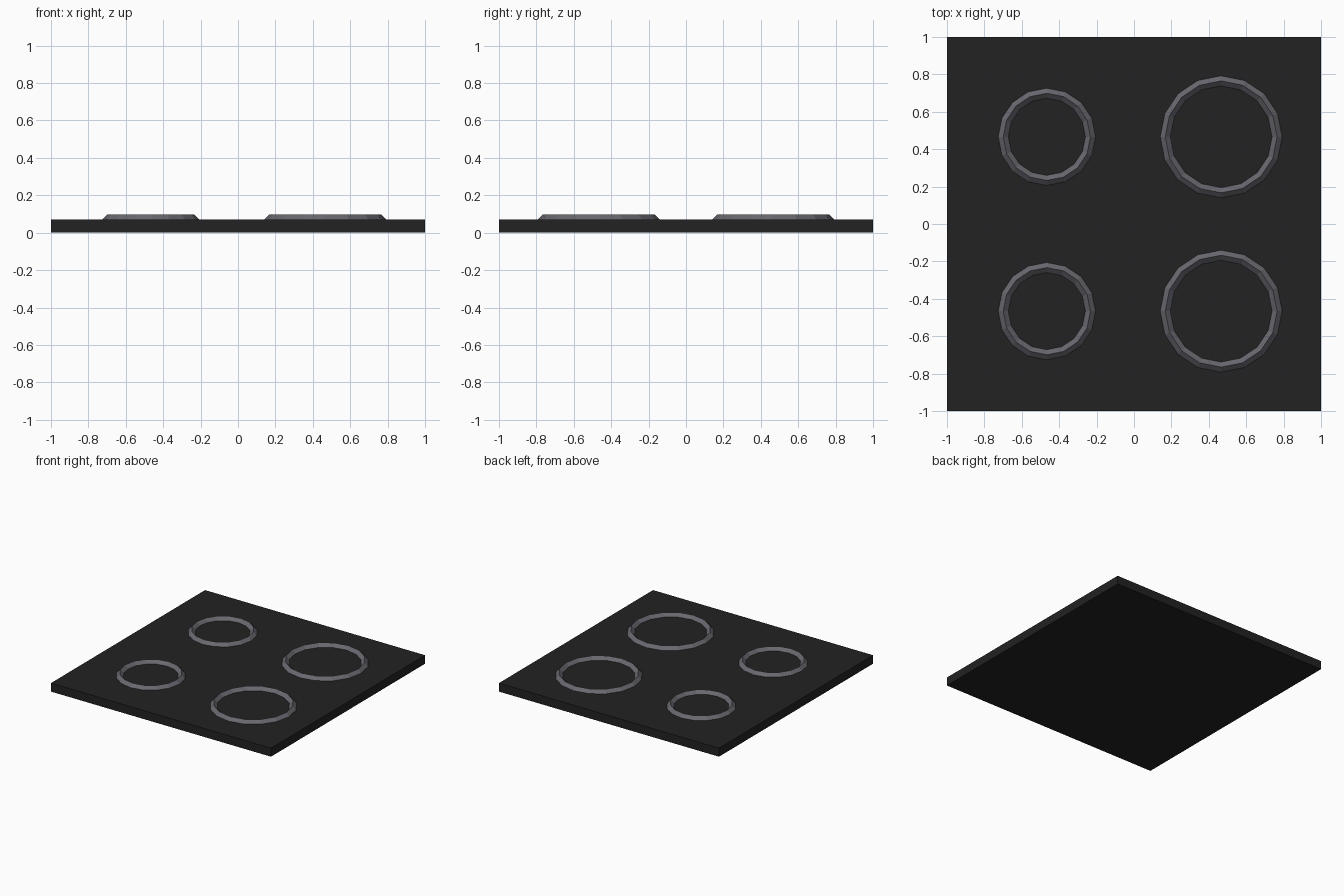
import bpy

if "Cube" in bpy.data.objects:
    bpy.data.objects.remove(bpy.data.objects["Cube"])


def make_material(name, color):
    mat = bpy.data.materials.new(name)
    mat.diffuse_color = (*color, 1.0)
    mat.use_nodes = True
    mat.node_tree.nodes["Principled BSDF"].inputs["Base Color"].default_value = mat.diffuse_color
    return mat


black = make_material("black glass", (0.016, 0.016, 0.016))
grey = make_material("grey metal", (0.14, 0.138, 0.16))

TOP = 0.07      # height of the plate
OFFSET = 0.466  # ring centres from the middle
BEVEL = 0.027   # half width of a ring

# Flat square plate
bpy.ops.mesh.primitive_cube_add(size=1, location=(0, 0, TOP / 2))
plate = bpy.context.object
plate.name = "hob_plate"
plate.scale = (2, 2, TOP)
bpy.ops.object.transform_apply(location=False, rotation=False, scale=True)
plate.data.materials.append(black)

# Four burner rings with a diamond section, half sunk into the plate
for side, sx, radius in (("left", -1, 0.233), ("right", 1, 0.299)):
    for row, sy in (("front", -1), ("back", 1)):
        bpy.ops.mesh.primitive_torus_add(
            location=(sx * OFFSET, sy * OFFSET, TOP),
            major_radius=radius, minor_radius=BEVEL,
            major_segments=16, minor_segments=4)
        ring = bpy.context.object
        ring.name = f"burner_ring_{row}_{side}"
        ring.data.materials.append(grey)
